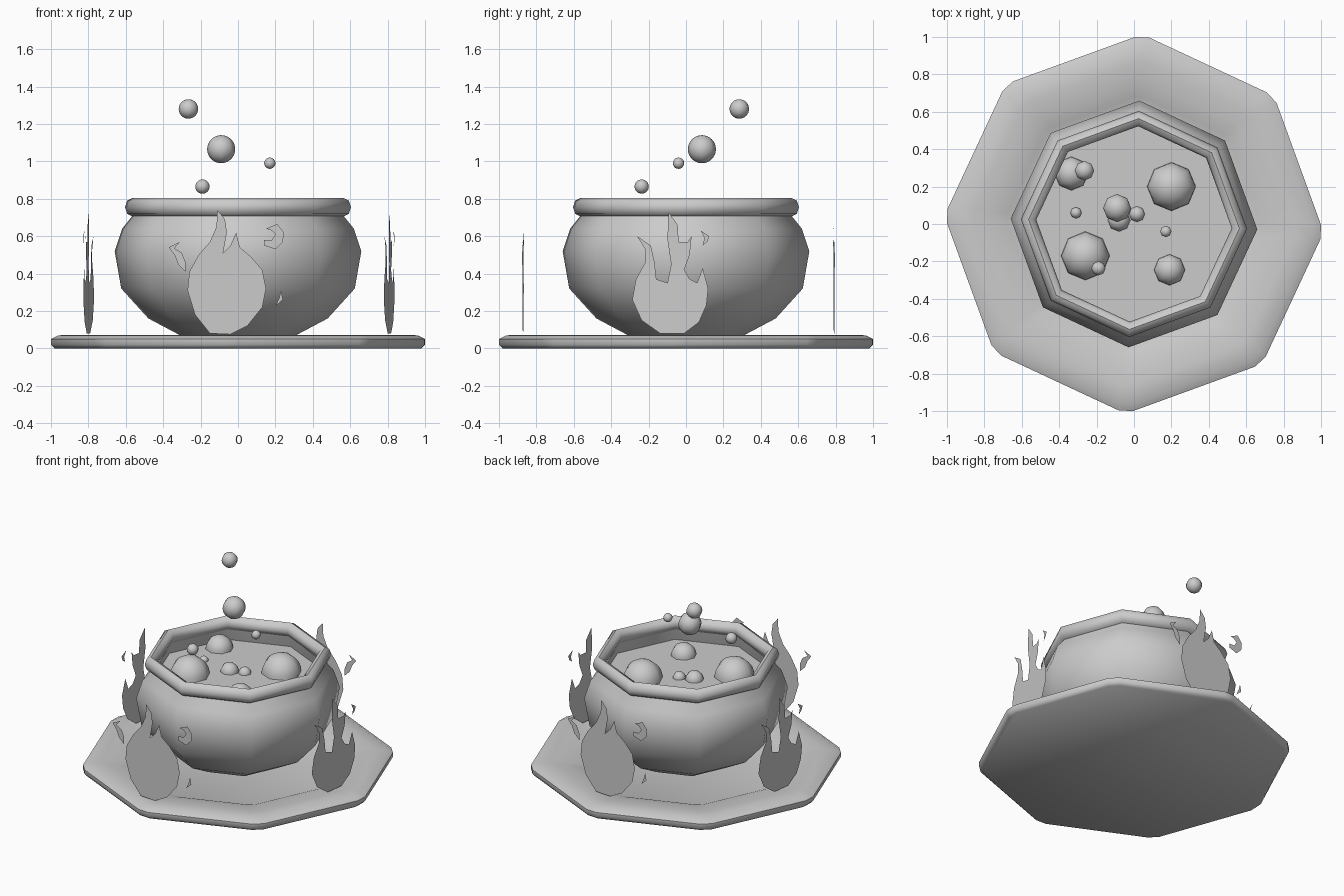
import bpy, bmesh
from math import sin, cos, pi, radians
from mathutils import Vector

if "Cube" in bpy.data.objects:
    bpy.data.objects.remove(bpy.data.objects["Cube"])

TWIST = radians(-2.5)   # whole octagonal set is slightly turned


def finish(name, bm, angle=None):
    bmesh.ops.remove_doubles(bm, verts=bm.verts, dist=1e-5)
    if angle:
        bmesh.ops.recalc_face_normals(bm, faces=bm.faces)
    me = bpy.data.meshes.new(name)
    bm.to_mesh(me)
    bm.free()
    if angle:
        me.shade_smooth()
        me.set_sharp_from_angle(angle=radians(angle))
    ob = bpy.data.objects.new(name, me)
    bpy.context.collection.objects.link(ob)
    return ob


def lathe(name, profile, closed=False, cut=0.0, angle=50):
    """Revolve an (r, z) profile in 8 sides; cut > 0 trims each corner."""
    angles = []
    for i in range(8):
        a = TWIST + i * pi / 4
        angles += [a - cut, a + cut] if cut else [a]
    bm = bmesh.new()
    rings = [[bm.verts.new((r * cos(a), r * sin(a), z)) for a in angles]
             for r, z in profile]
    n, m = len(angles), len(rings)
    for k in range(m if closed else m - 1):
        lo, hi = rings[k], rings[(k + 1) % m]
        for i in range(n):
            j = (i + 1) % n
            bm.faces.new((lo[i], lo[j], hi[j], hi[i]))
    if not closed:
        for ring, (r, z) in ((rings[0], profile[0]), (rings[-1], profile[-1])):
            if name != "cauldron_body" or ring is rings[0]:
                bm.faces.new(ring)
    return finish(name, bm, angle)


# Plate with rounded rim and sunken floor
lathe("base_plate", [(0.98, 0), (1.0, 0.02), (1.0, 0.05), (0.96, 0.07),
                     (0.86, 0.072), (0.76, 0.06), (0.68, 0.04), (0.63, 0.02)],
      cut=radians(2.2))

# Pot: outer wall, then inner wall down to the liquid
lathe("cauldron_body", [(0.2, 0.02), (0.31, 0.07), (0.48, 0.16), (0.625, 0.32),
                        (0.66, 0.52), (0.62, 0.64), (0.56, 0.715), (0.55, 0.77),
                        (0.53, 0.75), (0.54, 0.70), (0.56, 0.62)])

# Rolled rim
lathe("cauldron_rim", [(0.564 + 0.041 * cos(t * pi / 4), 0.755 + 0.05 * sin(t * pi / 4))
                       for t in range(8)], closed=True)

# Liquid surface
bm = bmesh.new()
bm.faces.new([bm.verts.new((0.555 * cos(TWIST + i * pi / 4),
                            0.555 * sin(TWIST + i * pi / 4), 0.64)) for i in range(8)])
finish("liquid", bm)


def bubble(name, x, y, z, r, dome=False):
    bm = bmesh.new()
    bmesh.ops.create_uvsphere(bm, u_segments=8, v_segments=16, radius=r)
    if dome:
        bmesh.ops.bisect_plane(bm, geom=bm.verts[:] + bm.edges[:] + bm.faces[:],
                               plane_co=(0, 0, 0), plane_no=(0, 0, 1), clear_inner=True)
    bmesh.ops.translate(bm, verts=bm.verts, vec=Vector((x, y, z)))
    finish(name, bm, 60)


# Half bubbles on the liquid
for i, (x, y, r) in enumerate([(0.2, 0.2, 0.13), (-0.26, -0.17, 0.13), (-0.335, 0.27, 0.09),
                               (0.19, -0.245, 0.083), (-0.08, 0.02, 0.06),
                               (0.016, 0.053, 0.042), (-0.31, 0.06, 0.03)]):
    bubble(f"surface_bubble_{i}", x, y, 0.642, r, True)

# Rising bubbles
for i, b in enumerate([(-0.265, 0.285, 1.28, 0.052), (-0.09, 0.085, 1.065, 0.075),
                       (0.17, -0.04, 0.99, 0.03), (-0.19, -0.237, 0.865, 0.038)]):
    bubble(f"rising_bubble_{i}", *b)

# Flame outlines in hundredths (across, up): body first, then sparks
WIDE = [
    [(-15, 8), (-23, 18), (-27, 31), (-26, 41), (-21, 50), (-15, 57), (-11.5, 65), (-11, 74),
     (-7, 69), (-6, 62), (-8, 51), (-4, 55), (-1, 62), (1, 54), (7, 49), (13, 42),
     (15, 32), (13, 22), (5, 12), (-4, 7.5)],
    [(-31, 57), (-37, 54), (-34, 50), (-32, 45), (-28, 41), (-28, 46), (-30, 51), (-34, 53.5)],
    [(15, 64), (21, 66.5), (24.5, 62), (24, 57), (20, 53), (14, 55), (14, 58), (18, 58),
     (20, 61), (18, 63)],
    [(23, 31), (24, 26), (20, 22.5), (22, 27)]]
FORKED = [
    [(-14, 8), (-24, 15), (-29, 26), (-27, 37), (-22, 46), (-22, 53), (-26.5, 60), (-19, 55),
     (-17, 46), (-16, 37), (-10, 35), (-8, 45), (-10, 58), (-9.5, 73), (-4.5, 66), (-4, 57),
     (1, 57), (3, 60), (2, 50), (-1, 42), (2, 37), (6, 35), (9, 43), (12, 32), (11, 23),
     (7, 14), (-1, 8)],
    [(8, 63), (12.5, 60), (11.5, 57), (9, 55), (10, 59)]]


def flame(name, shape, loc, turn):
    bm = bmesh.new()
    for outline in shape:
        bm.faces.new([bm.verts.new((u / 100, 0, z / 100)) for u, z in reversed(outline)])
    bmesh.ops.reverse_faces(bm, faces=bm.faces)
    bmesh.ops.triangulate(bm, faces=bm.faces)
    ob = finish(name, bm)
    ob.location = loc
    ob.rotation_euler.z = radians(turn)


# Four flame sheets around the pot
flame("flame_front", WIDE, (0, -0.87, 0), 1)
flame("flame_back", WIDE, (0, 0.79, 0), 181)
flame("flame_right", FORKED, (0.82, 0, 0), 82)
flame("flame_left", FORKED, (-0.81, 0, 0), 262)
